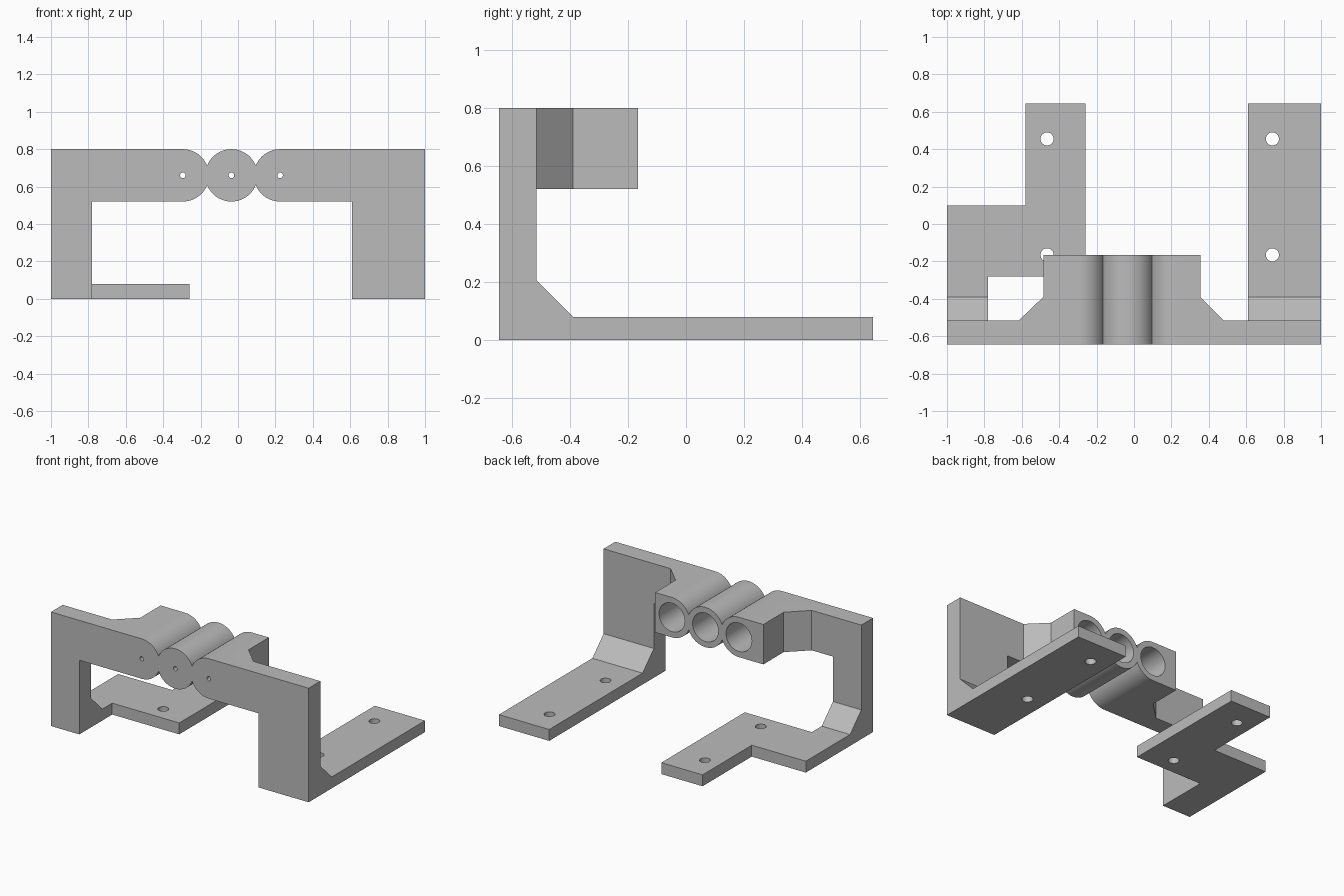
import bpy, bmesh, math
from mathutils import Vector

cube = bpy.data.objects.get("Cube")
if cube:
    bpy.data.objects.remove(cube, do_unlink=True)

grey = bpy.data.materials.new("plain grey")
grey.use_nodes = True
GREY = (0.5, 0.5, 0.5, 1)
grey.diffuse_color = GREY
grey.node_tree.nodes["Principled BSDF"].inputs["Base Color"].default_value = GREY


def prism(name, outline, axis, low, high):
    """Extrude a 2D outline along one axis (x, y or z) from low to high."""
    place = {"x": lambda a, b: (low, a, b),
             "y": lambda a, b: (a, low, b),
             "z": lambda a, b: (a, b, low)}[axis]
    bm = bmesh.new()
    face = bm.faces.new([bm.verts.new(place(a, b)) for a, b in outline])
    moved = bmesh.ops.extrude_face_region(bm, geom=[face])["geom"]
    shift = Vector([high - low if c == axis else 0 for c in "xyz"])
    bmesh.ops.translate(bm, vec=shift,
                        verts=[v for v in moved if isinstance(v, bmesh.types.BMVert)])
    bmesh.ops.recalc_face_normals(bm, faces=bm.faces)
    mesh = bpy.data.meshes.new(name)
    bm.to_mesh(mesh)
    bm.free()
    mesh.materials.append(grey)
    ob = bpy.data.objects.new(name, mesh)
    bpy.context.collection.objects.link(ob)
    return ob


def combine(target, tool, operation):
    """Apply a boolean and remove the tool object."""
    mod = target.modifiers.new(operation.lower(), "BOOLEAN")
    mod.operation, mod.solver, mod.object = operation, "EXACT", tool
    bpy.context.view_layer.objects.active = target
    bpy.ops.object.modifier_apply(modifier=mod.name)
    bpy.data.objects.remove(tool, do_unlink=True)


def arc(cx, cy, r, start, end, steps):
    angles = [math.radians(start + (end - start) * i / steps) for i in range(steps + 1)]
    return [(cx + r * math.cos(a), cy + r * math.sin(a)) for a in angles]


def circle(cx, cy, r, steps=40):
    return arc(cx, cy, r, 0, 360, steps)[:-1]


# Main dimensions
FRONT, PLATE_BACK, BARREL_BACK, BACK = -0.645, -0.515, -0.165, 0.645
TOP, BEAM_LOW, BARREL_Z, R = 0.80, 0.52, 0.66, 0.14
BARRELS = (-0.295, -0.035, 0.225)
NOTCH = math.degrees(math.acos(0.13 / R))
b1, b2, b3 = BARRELS

# Front profile: two legs and a beam swelling into three barrels
profile = [(-1, 0), (-0.78, 0), (-0.78, BEAM_LOW)]
profile += arc(b1, BARREL_Z, R, 270, 360 - NOTCH, 12)[:-1]
profile += arc(b2, BARREL_Z, R, 180 + NOTCH, 360 - NOTCH, 24)
profile += arc(b3, BARREL_Z, R, 180 + NOTCH, 270, 12)[1:]
profile += [(0.61, BEAM_LOW), (0.61, 0), (1, 0), (1, TOP)]
profile += arc(b3, BARREL_Z, R, 90, 180 - NOTCH, 12)[:-1]
profile += arc(b2, BARREL_Z, R, NOTCH, 180 - NOTCH, 24)
profile += arc(b1, BARREL_Z, R, NOTCH, 90, 12)[1:]
profile += [(-1, TOP)]
bracket = prism("hinge_bracket", profile, "y", FRONT, BARREL_BACK)

# Plan limits: thin plate with a deep chamfered block in the middle
plan = [(-1.1, FRONT - 0.1), (1.1, FRONT - 0.1), (1.1, PLATE_BACK), (0.48, PLATE_BACK),
        (0.355, -0.39), (0.355, 0), (-0.485, 0), (-0.485, -0.39),
        (-0.615, PLATE_BACK), (-1.1, PLATE_BACK)]
combine(bracket, prism("plan", plan, "z", -0.1, 1), "INTERSECT")

# Feet with gussets: plan outline trimmed by a shared side profile
START = -0.58
left_plan = [(0.61, START), (1, START), (1, BACK), (0.61, BACK)]
right_plan = [(-1, START), (-0.78, START), (-0.78, -0.28), (-0.26, -0.28),
              (-0.26, BACK), (-0.58, BACK), (-0.58, 0.10), (-1, 0.10)]
side = [(-0.7, -0.1), (0.7, -0.1), (0.7, 0.08), (-0.39, 0.08),
        (PLATE_BACK, 0.205), (-0.7, 0.205)]
for name, outline, hole_x in (("left_foot", left_plan, 0.74),
                              ("right_foot", right_plan, -0.465)):
    foot = prism(name, outline, "z", 0, 0.3)
    combine(foot, prism("side", side, "x", -1.1, 1.1), "INTERSECT")
    for hole_y in (-0.165, 0.455):
        combine(foot, prism("screw_hole", circle(hole_x, hole_y, 0.035, 32), "z", -0.1, 0.2),
                "DIFFERENCE")
    combine(bracket, foot, "UNION")

# Barrel bores from the back, with pin holes through the front wall
for x in BARRELS:
    combine(bracket, prism("bore", circle(x, BARREL_Z, 0.1), "y", -0.6, 0), "DIFFERENCE")
    combine(bracket, prism("pin_hole", circle(x, BARREL_Z, 0.015, 20), "y", -0.8, -0.5),
            "DIFFERENCE")

# Smooth round walls, crisp edges, flat plates
bpy.ops.object.select_all(action="DESELECT")
bracket.select_set(True)
bpy.context.view_layer.objects.active = bracket
bpy.ops.object.shade_smooth_by_angle(angle=math.radians(30))
normals = bracket.modifiers.new("weighted_normals", "WEIGHTED_NORMAL")
normals.keep_sharp = True
